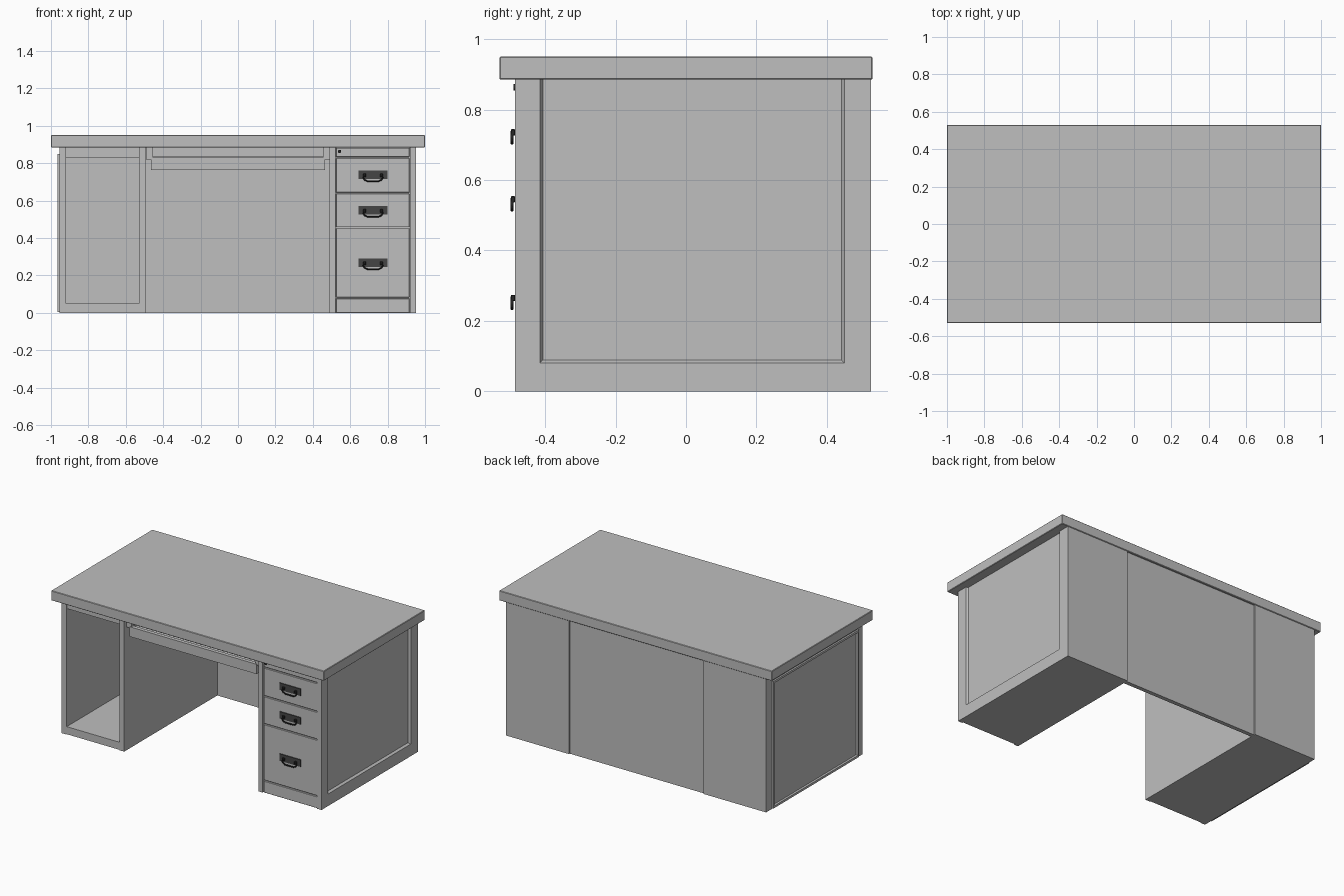
import bpy, bmesh
from mathutils import Vector

if "Cube" in bpy.data.objects:
    bpy.data.objects.remove(bpy.data.objects["Cube"], do_unlink=True)


def material(name, value):
    mat = bpy.data.materials.new(name)
    mat.use_nodes = True
    color = (value, value, value, 1)
    mat.diffuse_color = color
    mat.node_tree.nodes["Principled BSDF"].inputs["Base Color"].default_value = color
    return mat


GREY = material("grey_paint", 0.52)
METAL = material("dark_metal", 0.06)
BLACK = material("black_metal", 0.02)


def finish(name, bm, mat):
    bmesh.ops.recalc_face_normals(bm, faces=bm.faces)
    mesh = bpy.data.meshes.new(name)
    bm.to_mesh(mesh)
    bm.free()
    mesh.materials.append(mat)
    obj = bpy.data.objects.new(name, mesh)
    bpy.context.collection.objects.link(obj)
    return obj


def box(name, x, y, z, mat=GREY, bevel=0):
    """Box from three (low, high) ranges."""
    bm = bmesh.new()
    bmesh.ops.create_cube(bm, size=1)
    for v in bm.verts:
        v.co = [r[0] if c < 0 else r[1] for c, r in zip(v.co, (x, y, z))]
    if bevel:
        bmesh.ops.bevel(bm, geom=bm.edges[:], offset=bevel, segments=1, affect="EDGES")
    return finish(name, bm, mat)


def prism(name, profile, sweep, mat=GREY):
    """Closed profile swept along a vector."""
    bm = bmesh.new()
    face = bm.faces.new([bm.verts.new(p) for p in profile])
    new = bmesh.ops.extrude_face_region(bm, geom=[face])["geom"]
    bmesh.ops.translate(bm, vec=Vector(sweep),
                        verts=[v for v in new if isinstance(v, bmesh.types.BMVert)])
    return finish(name, bm, mat)


FRONT, BACK, UNDER = -0.485, 0.525, 0.885

# Desktop
box("desktop", (-1, 1), (-0.53, 0.53), (UNDER, 0.95), bevel=0.003)

# Open pedestal
box("open_outer_side", (-0.955, -0.92), (FRONT, BACK), (0, UNDER))
box("open_inner_side", (-0.53, -0.495), (FRONT, BACK), (0, UNDER))
box("open_floor", (-0.92, -0.53), (-0.48, BACK - 0.02), (0, 0.05))
box("open_top_rail", (-0.92, -0.53), (-0.475, -0.44), (0.83, UNDER))
box("open_back", (-0.92, -0.53), (BACK - 0.02, BACK), (0, UNDER))

# Raised panel on the open pedestal's outer side
bm = bmesh.new()
bmesh.ops.create_cube(bm, size=1)
for v in bm.verts:
    v.co = [r[0] if c < 0 else r[1]
            for c, r in zip(v.co, ((-0.966, -0.95), (-0.435, 0.465), (0.005, 0.848)))]
bm.faces.ensure_lookup_table()
outer = min(bm.faces, key=lambda f: f.calc_center_median().x)
bmesh.ops.inset_region(bm, faces=[outer], thickness=0.02)
bmesh.ops.inset_region(bm, faces=[outer], thickness=0.007, depth=-0.009)
finish("raised_side_panel", bm, GREY)

# Knee space back panel, set in a little
box("knee_back_panel", (-0.495, 0.49), (0.49, BACK - 0.008), (0, UNDER))

# Pull-out tray with front lip and runners
box("tray_front", (-0.465, 0.465), (-0.47, -0.445), (0.765, 0.83))
box("tray_board", (-0.455, 0.455), (-0.445, 0.2), (0.8, 0.82))
for side, sign in (("left", 1), ("right", -1)):
    box("tray_runner_" + side, sorted((sign * 0.455, sign * 0.492)),
        (-0.465, 0.2), (0.82, UNDER))
box("tray_upper_rail", (-0.455, 0.455), (-0.44, -0.42), (0.835, UNDER))

# Drawer pedestal carcass and side frame
box("drawer_inner_side", (0.49, 0.52), (FRONT, BACK), (0, UNDER))
box("drawer_carcass", (0.52, 0.92), (-0.468, BACK), (0, UNDER))
box("side_panel", (0.92, 0.938), (-0.42, 0.455), (0.07, UNDER))
box("side_front_stile", (0.92, 0.952), (FRONT, -0.415), (0, UNDER))
box("side_rear_stile", (0.92, 0.952), (0.45, BACK), (0, UNDER))
box("side_bottom_rail", (0.92, 0.952), (-0.415, 0.45), (0, 0.08))

# Sloped moulding around the recessed panel
for name, y, step in (("front", -0.415, 0.009), ("rear", 0.45, -0.009)):
    prism("moulding_" + name,
          [(0.952, y, 0.08), (0.938, y, 0.08), (0.938, y + step, 0.08)],
          (0, 0, UNDER - 0.08))
prism("moulding_bottom",
      [(0.952, -0.415, 0.08), (0.938, -0.415, 0.08), (0.938, -0.415, 0.089)],
      (0, 0.865, 0))

# Drawer fronts separated by thin gaps
levels = [0, 0.08, 0.455, 0.64, 0.83, UNDER]
names = ["plinth", "lower_drawer", "middle_drawer", "upper_drawer", "lock_rail"]
for name, low, high in zip(names, levels, levels[1:]):
    box(name, (0.524, 0.916), (-0.48, -0.465), (low + 0.003 * (low > 0), high - 0.003),
        bevel=0.002)


def handle(name, z):
    """Back plate, two posts and a hanging bail."""
    cx = 0.722
    box(name + "_plate", (cx - 0.078, cx + 0.078), (-0.486, -0.479), (z - 0.023, z + 0.023), METAL)
    for i, s in enumerate((-1, 1)):
        box(f"{name}_post_{i}", (cx + s * 0.045 - 0.008, cx + s * 0.045 + 0.008),
            (-0.497, -0.485), (z - 0.012, z + 0.006), BLACK, 0.002)
    curve = bpy.data.curves.new(name + "_bail", "CURVE")
    curve.dimensions = "3D"
    curve.bevel_depth = 0.0045
    curve.bevel_resolution = 1
    curve.use_fill_caps = True
    spline = curve.splines.new("POLY")
    path = [(-0.045, 0), (-0.052, -0.015), (-0.046, -0.027), (-0.03, -0.034)]
    path += [(-x, d) for x, d in reversed(path)]
    spline.points.add(len(path) - 1)
    for point, (x, d) in zip(spline.points, path):
        point.co = (cx + x, -0.494, z + d, 1)
    curve.materials.append(BLACK)
    bpy.context.collection.objects.link(bpy.data.objects.new(name + "_bail", curve))


for label, height in (("upper", 0.738), ("middle", 0.548), ("lower", 0.268)):
    handle(label + "_handle", height)

# Lock
bm = bmesh.new()
bmesh.ops.create_cone(bm, cap_ends=True, segments=16, radius1=0.009, radius2=0.009, depth=0.012)
for v in bm.verts:
    v.co = (0.543 + v.co.x, -0.484 + v.co.z, 0.863 + v.co.y)
finish("lock", bm, BLACK)
